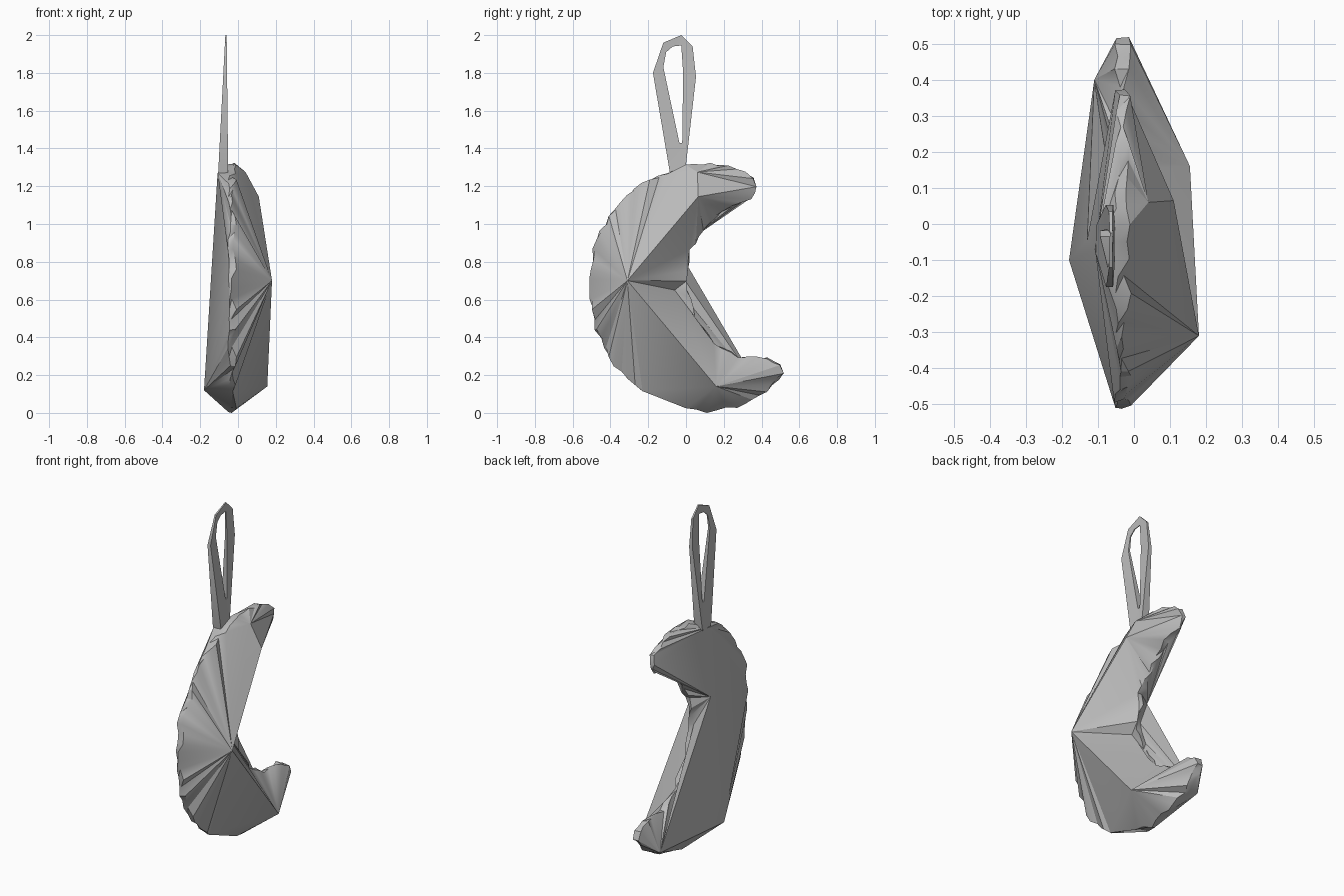
import bpy, bmesh, random
from mathutils import Vector

if "Cube" in bpy.data.objects:
    bpy.data.objects.remove(bpy.data.objects["Cube"])

random.seed(4)

grey = bpy.data.materials.new("plain_grey")
grey.diffuse_color = (0.5, 0.5, 0.5, 1)
grey.use_nodes = True
grey.node_tree.nodes["Principled BSDF"].inputs["Base Color"].default_value = grey.diffuse_color


def finish(name, bm, angle):
    bmesh.ops.recalc_face_normals(bm, faces=bm.faces[:])
    me = bpy.data.meshes.new(name)
    bm.to_mesh(me)
    bm.free()
    me.materials.append(grey)
    ob = bpy.data.objects.new(name, me)
    bpy.context.collection.objects.link(ob)
    bpy.context.view_layer.objects.active = ob
    ob.select_set(True)
    bpy.ops.object.shade_smooth_by_angle(angle=angle)
    ob.select_set(False)


# Crescent outline (y, z) with the right and left hub each stretch fans to
OUTLINE = [
    (.38, 1.20, "H", "G"), (.36, 1.25, "H", "G"), (.27, 1.30, "H", "G"),
    (.13, 1.32, "H", "G"), (0, 1.31, "H", "G"), (-.10, 1.275, "A", "G"),
    (-.24, 1.22, "A", "G"), (-.38, 1.08, "A", "G"), (-.48, .92, "A", "G"),
    (-.52, .71, "A", "E"), (-.48, .44, "A", "E"), (-.38, .25, "A", "E"),
    (-.23, .115, "B", "E"), (0, .03, "B", "E"), (.11, .005, "B", "F"),
    (.27, .03, "B", "F"), (.43, .11, "B", "F"), (.52, .21, "B", "F"),
    (.50, .26, "B", "F"), (.43, .29, "B", "F"), (.28, .30, "B", "F"),
    (.15, .37, "I", "F"), (.05, .51, "I", "F"), (0, .70, "A", "D"),
    (.03, .86, "C", "D"), (.09, .97, "C", "D"), (.19, 1.07, "C", "D"),
    (.35, 1.13, "C", "D"),
]
# Puffed-out points of the two cloth halves
HUBS = {
    "A": (.18, -.31, .70), "B": (.155, .16, .14), "C": (.11, .065, 1.145),
    "H": (.04, .06, 1.275), "I": (-.035, -.06, .65),
    "D": (-.13, -.045, .87), "E": (-.18, -.10, .12),
    "F": (-.11, .40, .11), "G": (-.108, -.07, 1.27),
}

# Stuffed crescent: two crumpled rims joined by a seam, each fanned to its hubs
bm = bmesh.new()
hub = {k: bm.verts.new(p) for k, p in HUBS.items()}
right, left, tags = [], [], []
for i, (y, z, r, l) in enumerate(OUTLINE):
    y2, z2 = OUTLINE[(i + 1) % len(OUTLINE)][:2]
    d = Vector((y2 - y, z2 - z))
    n = 1 if i in (12,) else max(1, round(d.length / .05))
    out = Vector((d.y, -d.x)).normalized()
    for k in range(n):
        p = Vector((y, z)) + d * k / n
        a = p + out * random.uniform(-.012, .006)
        b = p + out * random.uniform(-.012, .006)
        right.append(bm.verts.new((-.022 + random.uniform(-.014, .014), a.x, a.y)))
        left.append(bm.verts.new((-.045 + random.uniform(-.010, .010), b.x, b.y)))
        tags.append((r, l))

N = len(tags)
for side, ring in enumerate((right, left)):
    for i in range(N):
        h, prev = tags[i][side], tags[i - 1][side]
        bm.faces.new((ring[i], ring[(i + 1) % N], hub[h]))
        if h != prev:
            bm.faces.new((ring[i], hub[h], hub[prev]))
for i in range(N):
    j = (i + 1) % N
    bm.faces.new((right[i], left[i], left[j]))
    bm.faces.new((right[i], left[j], right[j]))
for tri in ("HCA", "AIB", "GDE", "DEF"):
    bm.faces.new([hub[c] for c in tri])
finish("crescent_cushion", bm, 0.5)

# Hanging loop: a flat band, thicker at its foot
OUTER = [(-.085, 1.27), (-.175, 1.80), (-.12, 1.96), (-.025, 2.0),
         (.035, 1.94), (.053, 1.78), (-.005, 1.27)]
INNER = [(-.035, 1.43), (-.12, 1.83), (-.105, 1.91), (-.07, 1.94),
         (-.025, 1.945), (-.015, 1.80), (-.02, 1.43)]
bm = bmesh.new()


def ring_verts(points, thin):
    rings = []
    for s in (0, 1):
        row = []
        for y, z in points:
            t = (z - 1.27) / .73
            x = -.105 + .038 * t if s else -.052 - .008 * t
            row.append(bm.verts.new((x + (thin if s else -thin), y, z)))
        rings.append(row)
    return rings


o0, o1 = ring_verts(OUTER, 0)
i0, i1 = ring_verts(INNER, .003)
M = len(OUTER)
for a, b in ((o0, i0), (o1, i1), (o0, o1), (i0, i1)):
    for k in range(M):
        j = (k + 1) % M
        bm.faces.new((a[k], a[j], b[j], b[k]))
finish("hanging_loop", bm, 0.5)
